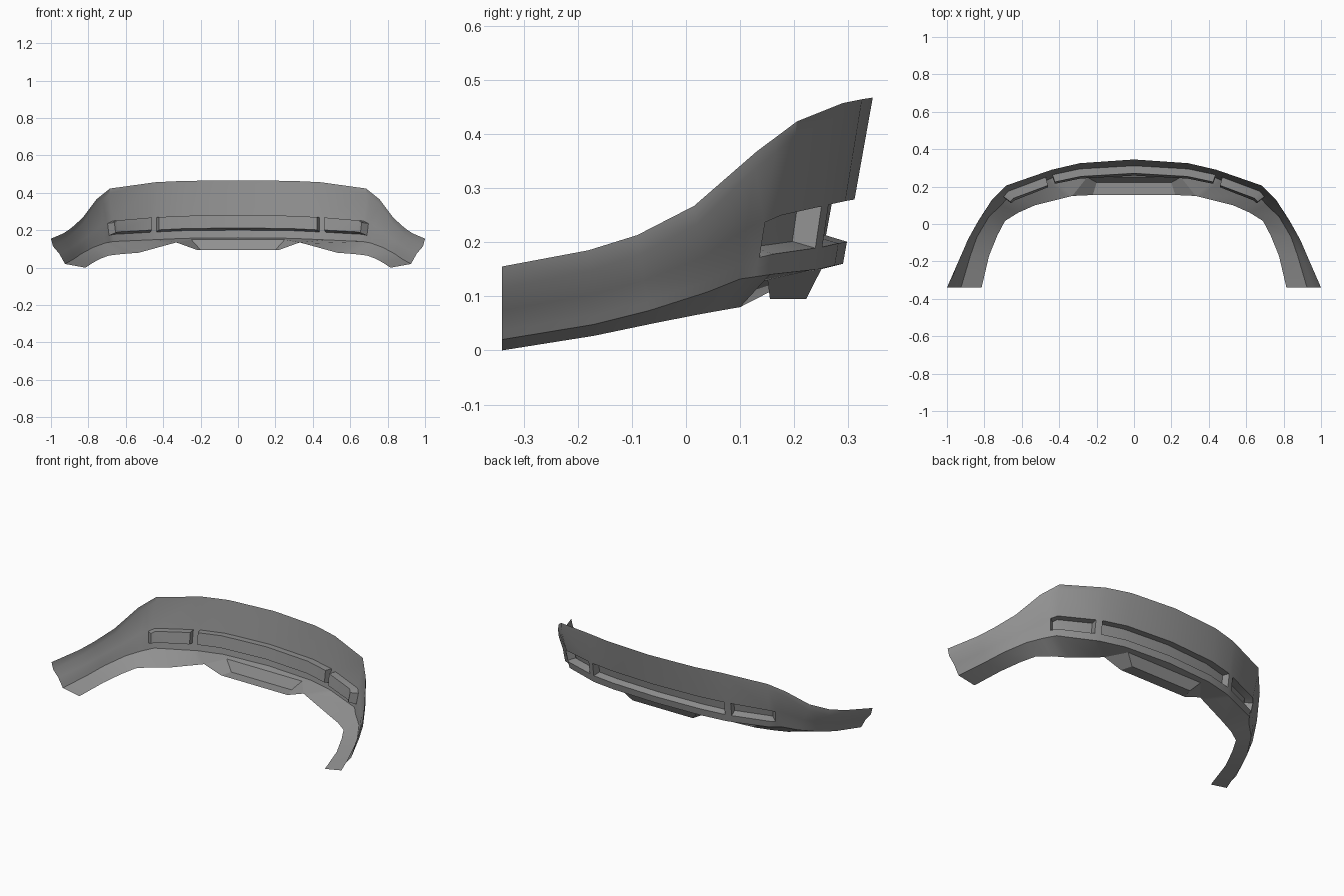
import bpy
import bmesh
import math
from mathutils import Vector

cube = bpy.data.objects.get("Cube")
if cube:
    bpy.data.objects.remove(cube, do_unlink=True)

# Single grey plastic colour
grey = bpy.data.materials.new("grey_plastic")
grey.use_nodes = True
grey.diffuse_color = (0.28, 0.28, 0.28, 1)
grey.node_tree.nodes["Principled BSDF"].inputs["Base Color"].default_value = grey.diffuse_color


def finish(bm, name):
    """Turn a bmesh into a named, shaded object."""
    mesh = bpy.data.meshes.new(name)
    bm.to_mesh(mesh)
    bm.free()
    mesh.materials.append(grey)
    obj = bpy.data.objects.new(name, mesh)
    bpy.context.collection.objects.link(obj)
    bpy.ops.object.select_all(action="DESELECT")
    obj.select_set(True)
    bpy.context.view_layer.objects.active = obj
    bpy.ops.object.shade_smooth_by_angle(angle=math.radians(28))
    return obj


def mirrored(p):
    return Vector((-p[0], p[1], p[2]))


def blend(a, b, t):
    return [p.lerp(q, t) for p, q in zip(a, b)]


# Half-shell stations from the tip to the middle: top edge, lower edge, flange edge
stations = [[Vector(p) for p in s] for s in (
    ((1, -.34, .155), (.925, -.34, .02), (.815, -.34, 0)),
    ((.93, -.18, .185), (.875, -.17, .048), (.775, -.17, .027)),
    ((.89, -.09, .213), (.84, -.07, .073), (.73, -.06, .05)),
    ((.83, .015, .267), (.775, .04, .108), (.69, .016, .065)),
    ((.755, .13, .367), (.71, .1, .132), (.62, .06, .073)),
    ((.685, .205, .423), (.665, .155, .14), (.53, .1, .08)),
    ((.44, .29, .457), (.44, .245, .15), (.33, .15, .135)),
    ((.29, .325, .464), (.29, .275, .157), (.25, .25, .15)),
    ((0, .345, .467), (0, .29, .16), (0, .25, .15)),
)]

# Extra columns at the ends of the side pockets
stations.insert(6, blend(stations[5], stations[6], .88))
stations.insert(5, blend(stations[4], stations[5], .5))
POCKET, SLOT = (5, 7), 8


def column(station):
    """Full cross-section: top, crease, opening top, opening bottom, lower edge, flange."""
    top, low, inner = station
    drop = (.467 - top.z) / .312
    outward = Vector((top.x, max(top.y, 0), 0)).normalized()
    crease = top.lerp(low, .06 + .24 * drop) + outward * .012 * min(drop * 3, 1)
    return [top, crease, top.lerp(low, .6), top.lerp(low, .88), low, inner]


half = [column(s) for s in stations]
columns = half + [[mirrored(p) for p in c] for c in half[-2::-1]]

# Curved shell with a bottom flange
bm = bmesh.new()
grid = [[bm.verts.new(p) for p in c] for c in columns]
faces = [[bm.faces.new((a[r], b[r], b[r + 1], a[r + 1])) for r in range(len(a) - 1)]
         for a, b in zip(grid, grid[1:])]
bm.normal_update()
if faces[len(faces) // 2][2].normal.y < 0:
    bmesh.ops.reverse_faces(bm, faces=bm.faces[:])
    bm.normal_update()

# Recessed long slot and two lamp pockets
count = len(faces)
first, last = POCKET
openings = (
    (range(SLOT, count - SLOT), .04),
    (range(first, last), .045),
    (range(count - last, count - first), .045),
)
for cols, depth in openings:
    region = [faces[c][2] for c in cols]
    # Narrow rim, then the sunken floor
    bmesh.ops.inset_region(bm, faces=region, thickness=.004, use_even_offset=True)
    bmesh.ops.inset_region(bm, faces=region, thickness=.005, depth=-depth,
                           use_even_offset=True)
finish(bm, "bumper_shell")

# Shallow tray hanging under the middle of the flange
bm = bmesh.new()
tray = [Vector(p) for p in ((.25, .25, .15), (.2, .222, .095), (.22, .155, .095), (.33, .15, .135))]
left = [bm.verts.new(p) for p in tray]
right = [bm.verts.new(mirrored(p)) for p in tray]
bm.faces.new((left[0], right[0], right[1], left[1]))
bm.faces.new((left[1], right[1], right[2], left[2]))
bm.faces.new(left[::-1])
bm.faces.new(right)
bm.normal_update()
for face in bm.faces:
    centre = face.calc_center_median()
    if face.normal.dot(centre - Vector((0, .19, .2))) < 0:
        face.normal_flip()
finish(bm, "lower_tray")
